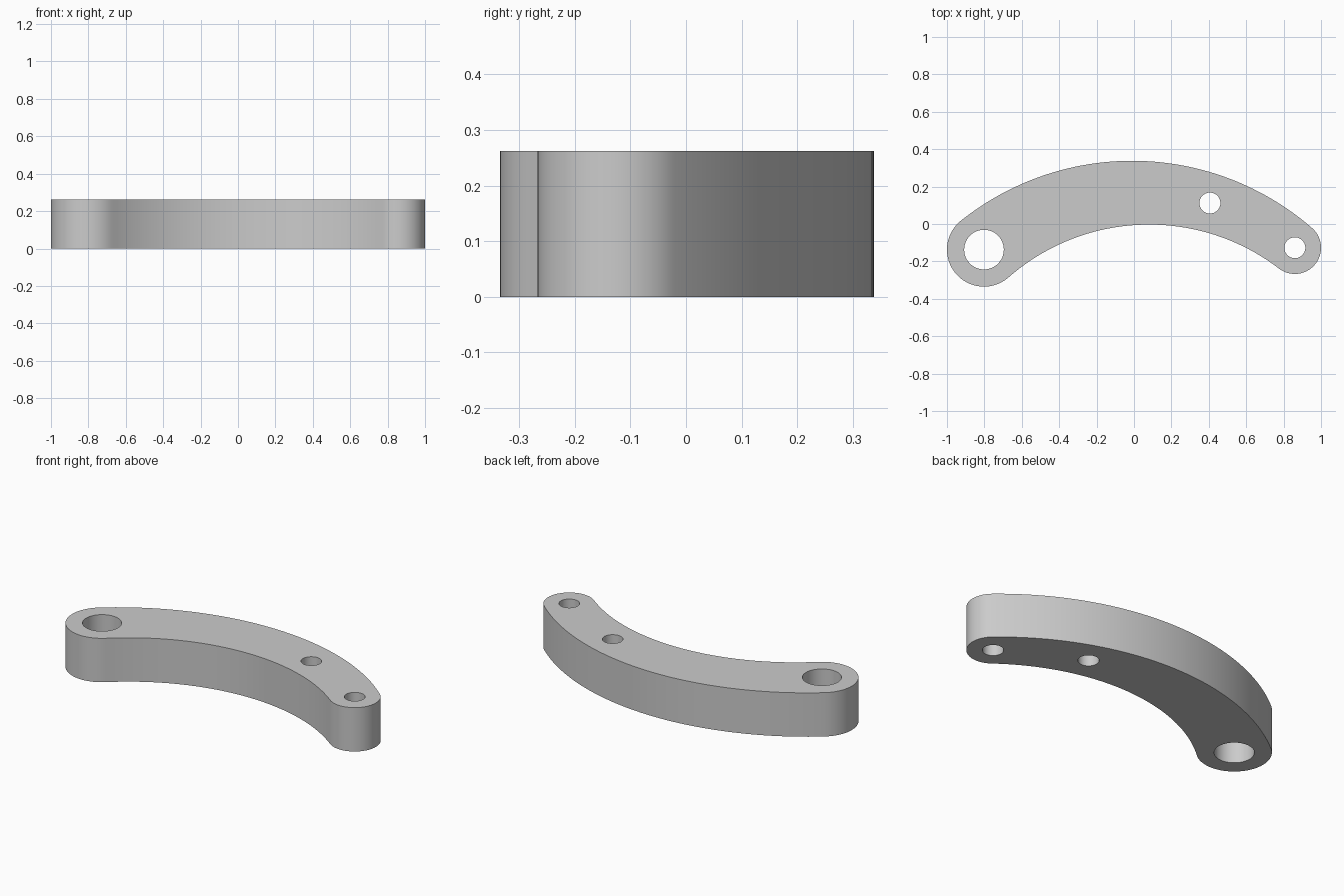
import bpy
import bmesh
from math import atan2, cos, sin, tau, sqrt
from mathutils import Vector

cube = bpy.data.objects.get("Cube")
if cube:
    bpy.data.objects.remove(cube, do_unlink=True)

HEIGHT = 0.262
LEFT_END, LEFT_R = Vector((-0.802, -0.137)), 0.198
RIGHT_END, RIGHT_R = Vector((0.86, -0.127)), 0.14
OUTER_R, INNER_R = 1.468, 1.142


def arc_centre(d1, d2):
    """Lower point at distance d1 and d2 from the two end centres."""
    axis = RIGHT_END - LEFT_END
    span = axis.length
    axis.normalize()
    along = (d1 * d1 - d2 * d2 + span * span) / (2 * span)
    drop = sqrt(d1 * d1 - along * along)
    return LEFT_END + axis * along + Vector((axis.y, -axis.x)) * drop


def arc(centre, radius, start, end, steps):
    """Points from direction start to direction end, last one left out."""
    return [centre + radius * Vector((cos(a), sin(a)))
            for a in (start + (end - start) * i / steps for i in range(steps))]


def angle(a, b):
    return atan2(b.y - a.y, b.x - a.x)


# Arched outline: two big arcs tangent to the rounded ends
outer = arc_centre(OUTER_R - LEFT_R, OUTER_R - RIGHT_R)
inner = arc_centre(INNER_R + LEFT_R, INNER_R + RIGHT_R)
out_l, out_r = angle(outer, LEFT_END), angle(outer, RIGHT_END)
in_l, in_r = angle(inner, LEFT_END), angle(inner, RIGHT_END)
outline = (arc(outer, OUTER_R, out_r, out_l, 48)
           + arc(LEFT_END, LEFT_R, out_l, in_l + tau / 2, 32)
           + arc(inner, INNER_R, in_l, in_r, 48)
           + arc(RIGHT_END, RIGHT_R, in_r - tau / 2, out_r, 32))

# Pivot bore and two pin holes
holes = [(LEFT_END, 0.106), (Vector((0.406, 0.112)), 0.056), (RIGHT_END, 0.056)]
loops = [outline] + [arc(c, r, 0, tau, 48) for c, r in holes]

# Fill the profile and extrude it into the arm
bm = bmesh.new()
edges = []
for points in loops:
    verts = [bm.verts.new((p.x, p.y, 0)) for p in points]
    edges += [bm.edges.new((v, verts[i - 1])) for i, v in enumerate(verts)]
bmesh.ops.triangle_fill(bm, edges=edges, use_beauty=True)
grown = bmesh.ops.extrude_face_region(bm, geom=bm.faces[:], use_keep_orig=True)
bmesh.ops.translate(bm, vec=(0, 0, HEIGHT),
                    verts=[g for g in grown["geom"] if isinstance(g, bmesh.types.BMVert)])
bmesh.ops.recalc_face_normals(bm, faces=bm.faces[:])
mesh = bpy.data.meshes.new("curved_link_arm")
bm.to_mesh(mesh)
bm.free()

arm = bpy.data.objects.new("curved_link_arm", mesh)
bpy.context.collection.objects.link(arm)

# Plain grey finish
grey = bpy.data.materials.new("light_grey")
grey.use_nodes = True
grey.diffuse_color = (0.6, 0.6, 0.6, 1)
grey.node_tree.nodes["Principled BSDF"].inputs["Base Color"].default_value = grey.diffuse_color
mesh.materials.append(grey)

# Smooth walls, sharp rims
bpy.ops.object.select_all(action="DESELECT")
arm.select_set(True)
bpy.context.view_layer.objects.active = arm
bpy.ops.object.shade_smooth_by_angle(angle=0.6)
